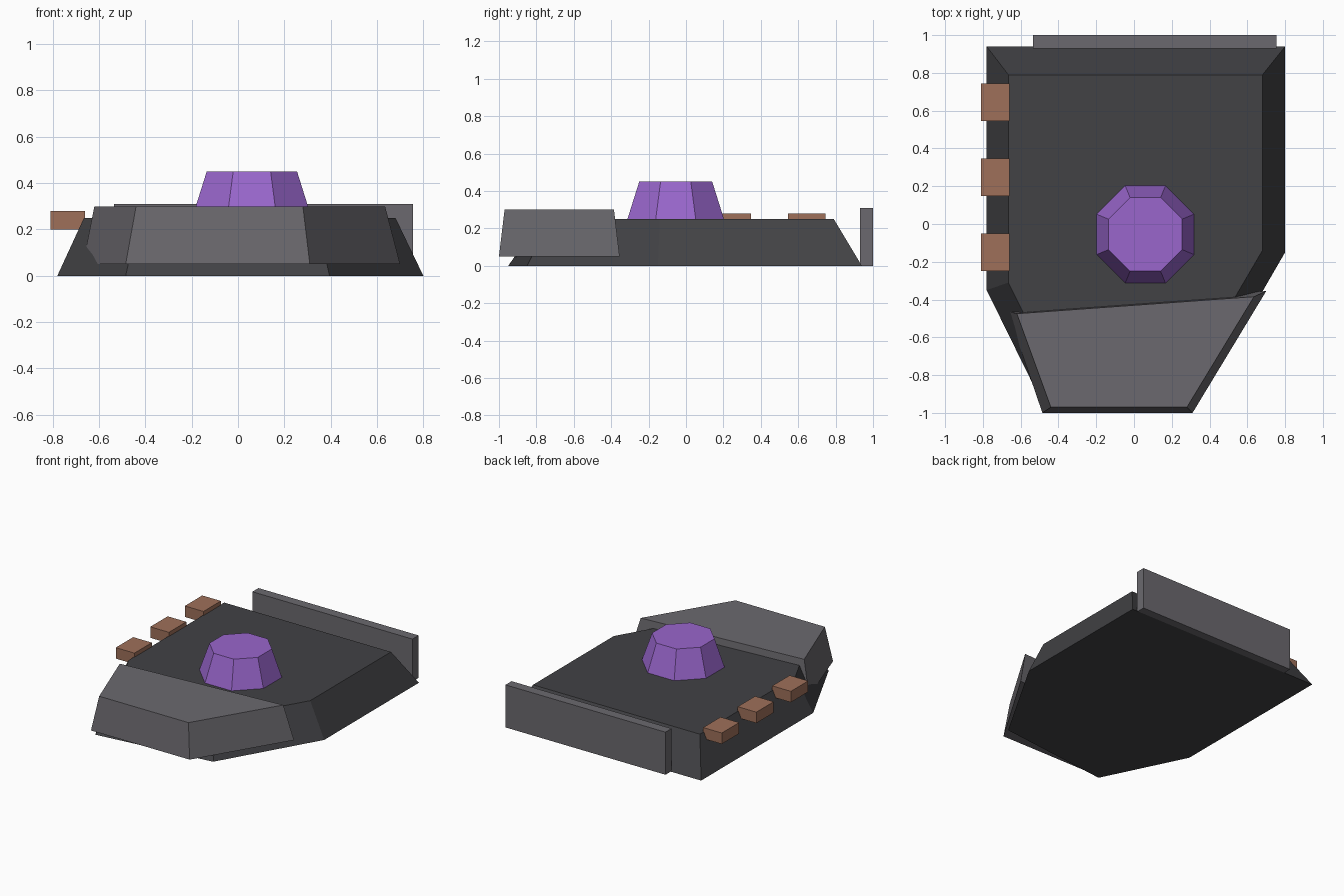
import bpy
import bmesh
from math import cos, sin, pi

default_cube = bpy.data.objects.get("Cube")
if default_cube:
    bpy.data.objects.remove(default_cube, do_unlink=True)


def make_material(name, red, green, blue):
    material = bpy.data.materials.new(name)
    material.use_nodes = True
    colour = (red, green, blue, 1)
    material.diffuse_color = colour
    shader = material.node_tree.nodes["Principled BSDF"]
    shader.inputs["Base Color"].default_value = colour
    return material


def make_frustum(name, bottom, top, low, high, material):
    """Solid between two outlines with matching corner counts."""
    builder = bmesh.new()
    lower = [builder.verts.new((x, y, low)) for x, y in bottom]
    upper = [builder.verts.new((x, y, high)) for x, y in top]
    builder.faces.new(lower)
    builder.faces.new(upper)
    count = len(lower)
    for i in range(count):
        j = (i + 1) % count
        builder.faces.new((lower[i], lower[j], upper[j], upper[i]))
    bmesh.ops.recalc_face_normals(builder, faces=builder.faces)
    mesh = bpy.data.meshes.new(name)
    builder.to_mesh(mesh)
    builder.free()
    mesh.materials.append(material)
    part = bpy.data.objects.new(name, mesh)
    bpy.context.collection.objects.link(part)
    return part


def make_box(name, left, right, front, back, low, high, material):
    outline = [(left, front), (right, front), (right, back), (left, back)]
    return make_frustum(name, outline, outline, low, high, material)


def octagon(centre, apothem):
    radius = apothem / cos(pi / 8)
    angles = [(i + 0.5) * pi / 4 for i in range(8)]
    return [(centre[0] + radius * cos(a), centre[1] + radius * sin(a)) for a in angles]


charcoal = make_material("charcoal", 0.054, 0.054, 0.059)
grey = make_material("steel grey", 0.147, 0.141, 0.156)
purple = make_material("purple", 0.319, 0.133, 0.604)
brown = make_material("clay brown", 0.342, 0.162, 0.102)

# Sloped six-sided hull
hull_base = [(-0.78, 0.94), (-0.78, -0.35), (-0.485, -0.95),
             (0.395, -0.85), (0.8, -0.15), (0.8, 0.94)]
hull_deck = [(-0.665, 0.79), (-0.665, -0.31), (-0.43, -0.78),
             (0.34, -0.72), (0.68, -0.14), (0.68, 0.79)]
make_frustum("hull", hull_base, hull_deck, 0, 0.25, charcoal)

# Slanted armour block over the nose
nose_base = [(-0.67, -0.46), (-0.485, -1), (0.31, -1), (0.7, -0.355)]
nose_top = [(-0.62, -0.475), (-0.44, -0.97), (0.28, -0.97), (0.635, -0.385)]
make_frustum("nose_armour", nose_base, nose_top, 0.05, 0.3, grey)

# Upright plate across the back
make_box("rear_plate", -0.535, 0.755, 0.93, 1, 0, 0.31, grey)

# Tapered turret
turret_centre = (0.06, -0.055)
make_frustum("turret", octagon(turret_centre, 0.258), octagon(turret_centre, 0.195),
             0.25, 0.45, purple)

# Row of blocks along the right edge
for i, middle in enumerate((-0.15, 0.247, 0.645)):
    make_box(f"side_block_{i}", -0.81, -0.66, middle - 0.1, middle + 0.1,
             0.2, 0.28, brown)
